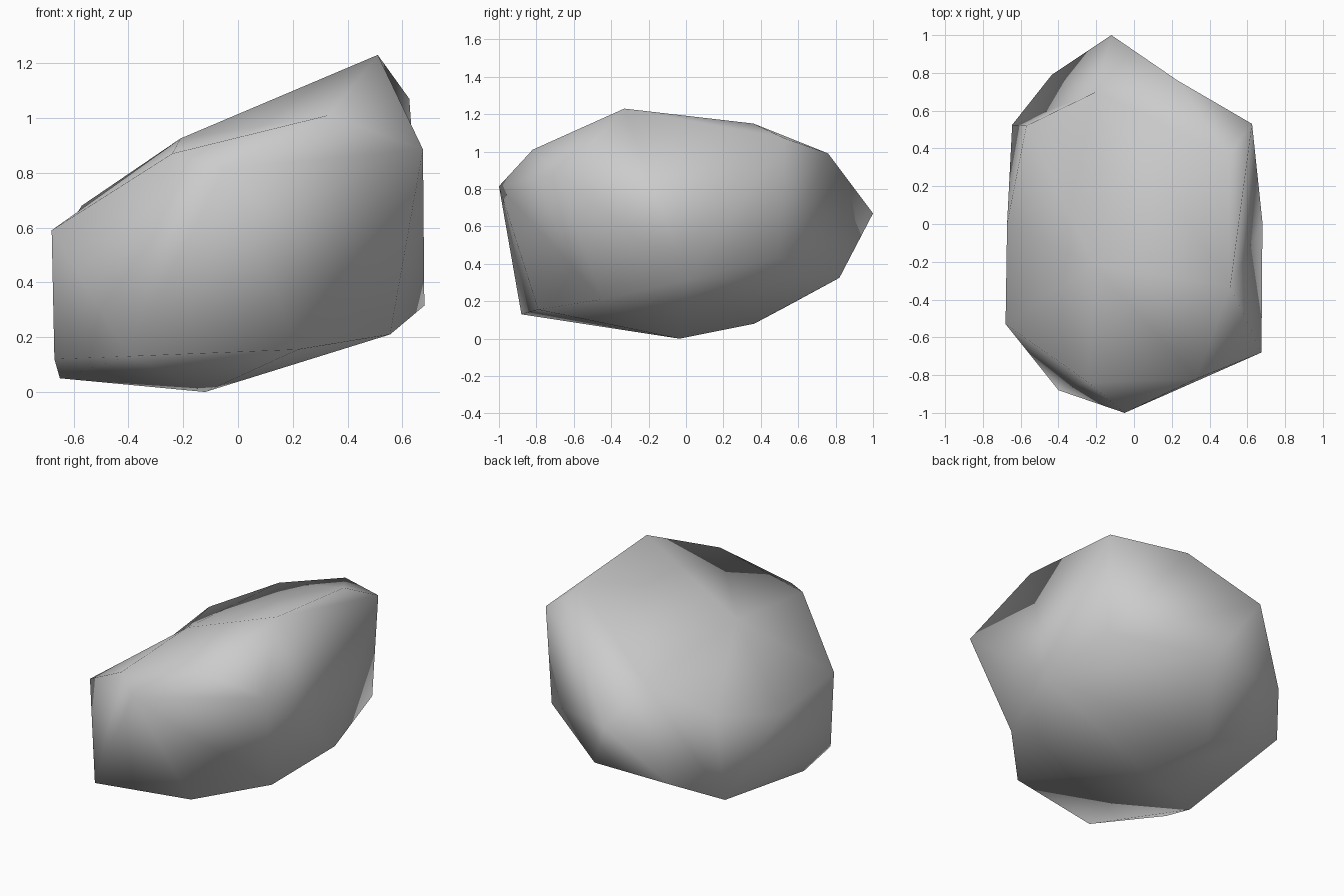
import bpy
import bmesh
from mathutils import Vector

cube = bpy.data.objects.get("Cube")
if cube:
    bpy.data.objects.remove(cube, do_unlink=True)

# Corners of the boulder, grouped from the top down
crown = {"peak": (.51, -.33, 1.23), "back_peak": (.5, .36, 1.15),
         "left_shoulder": (.625, .53, 1.07), "back_shoulder": (.23, .76, .99),
         "back_ledge": (-.2, .7, .865), "right_crest": (-.21, -.216, .925),
         "front_brow": (.33, -.82, 1.01), "right_brow": (-.24, -.84, .87)}
belt = {"front_cheek": (.675, -.68, .885), "nose": (-.05, -1, .815),
        "right_cheek": (-.68, -.53, .59), "right_side": (-.672, 0, .52),
        "right_shoulder": (-.57, .52, .68), "tail": (-.12, 1, .67),
        "left_side": (.61, .49, .435)}
base = {"left_foot": (.68, .01, .315), "front_left_foot": (.555, -.45, .21),
        "front_foot": (.22, -.79, .155), "front_right_foot": (-.4, -.88, .13),
        "right_foot": (-.67, -.51, .12), "right_heel": (-.65, -.27, .05),
        "back_right_foot": (-.645, .525, .165), "back_heel": (-.435, .79, .31),
        "back_foot": (.075, .82, .325), "belly": (-.25, .365, .08),
        "bottom": (-.12, -.035, 0)}
named = {**crown, **belt, **base}
corners = [Vector(p) for p in named.values()]
centre = sum(corners, Vector()) / len(corners)

# Ridges of the tight skin that give way to valleys, turned in this order
dents = [("left_shoulder", "front_cheek"), ("peak", "right_brow"),
         ("front_cheek", "front_foot"), ("right_shoulder", "right_cheek"),
         ("right_shoulder", "tail"), ("right_shoulder", "back_heel"),
         ("tail", "left_shoulder"), ("bottom", "back_foot")]


def wrap(points):
    """Stretch a triangulated skin over the points."""
    bm = bmesh.new()
    verts = [bm.verts.new(p) for p in points]
    bmesh.ops.convex_hull(bm, input=verts, use_existing_faces=False)
    return bm, verts


# Dented corners are eased outward until the skin catches them
loose = [p.copy() for p in corners]
for attempt in range(200):
    bm, verts = wrap(loose)
    missed = [i for i, v in enumerate(verts) if not v.link_faces]
    if not missed:
        break
    bm.free()
    for i in missed:
        loose[i] += (corners[i] - centre) * 0.01
else:
    bm, verts = wrap(loose)

# Put the dented corners back in place, then press in the valleys
for vert, corner in zip(verts, corners):
    vert.co = corner
by_name = dict(zip(named, verts))
for start, end in dents:
    ridge = bm.edges.get((by_name[start], by_name[end]))
    if ridge:
        bmesh.utils.edge_rotate(ridge)

# Soft shading all over
spare = [v for v in bm.verts if not v.link_faces]
bmesh.ops.delete(bm, geom=spare, context='VERTS')
bmesh.ops.recalc_face_normals(bm, faces=bm.faces)
for face in bm.faces:
    face.smooth = True

mesh = bpy.data.meshes.new("boulder")
bm.to_mesh(mesh)
bm.free()
boulder = bpy.data.objects.new("boulder", mesh)
bpy.context.collection.objects.link(boulder)

# Plain grey stone
stone = bpy.data.materials.new("grey stone")
stone.use_nodes = True
grey = (.6, .6, .6, 1)
stone.diffuse_color = grey
shader = next(n for n in stone.node_tree.nodes if n.type == 'BSDF_PRINCIPLED')
shader.inputs["Base Color"].default_value = grey
shader.inputs["Roughness"].default_value = .9
mesh.materials.append(stone)
